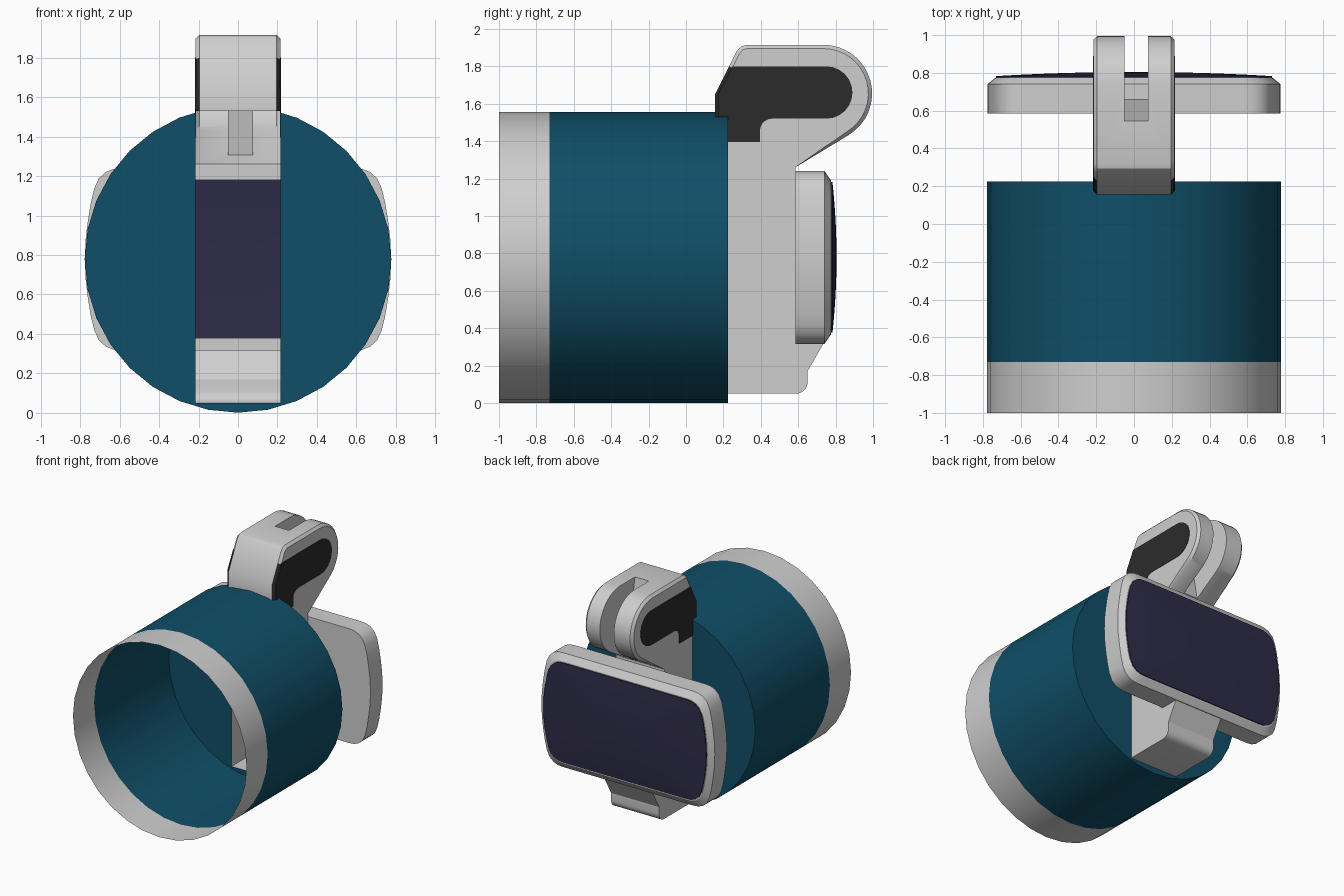
import bpy, bmesh, math
from mathutils import Vector

if "Cube" in bpy.data.objects:
    bpy.data.objects.remove(bpy.data.objects["Cube"])


def mat(name, rgb):
    m = bpy.data.materials.new(name)
    m.diffuse_color = (*rgb, 1)
    m.use_nodes = True
    m.node_tree.nodes["Principled BSDF"].inputs["Base Color"].default_value = m.diffuse_color
    return m


GREY = mat("light grey", (0.62, 0.62, 0.62))
TEAL = mat("deep teal", (0.005, 0.078, 0.138))
BLACK = mat("black", (0.024, 0.024, 0.024))
PURPLE = mat("dark purple", (0.027, 0.025, 0.064))


def finish(name, bm, mats, smooth=True):
    me = bpy.data.meshes.new(name)
    bm.to_mesh(me)
    bm.free()
    ob = bpy.data.objects.new(name, me)
    bpy.context.collection.objects.link(ob)
    for m in mats:
        me.materials.append(m)
    activate(ob)
    if smooth:
        bpy.ops.object.shade_smooth_by_angle(angle=math.radians(28))
    return ob


def activate(ob):
    bpy.ops.object.select_all(action='DESELECT')
    ob.select_set(True)
    bpy.context.view_layer.objects.active = ob


def loft(rings, caps=(True, True)):
    """Skin a list of equal closed rings."""
    bm = bmesh.new()
    vs = [[bm.verts.new(p) for p in r] for r in rings]
    n = len(rings[0])
    for a, b in zip(vs, vs[1:]):
        for i in range(n):
            j = (i + 1) % n
            bm.faces.new((a[i], a[j], b[j], b[i]))
    if caps[0]:
        bm.faces.new(vs[0][::-1])
    if caps[1]:
        bm.faces.new(vs[-1])
    bmesh.ops.recalc_face_normals(bm, faces=bm.faces)
    return bm


def prism(profile, x0, x1):
    """Extrude a (y, z) profile along x."""
    return loft([[(x, y, z) for y, z in profile] for x in (x0, x1)])


def arc(cy, cz, r, a0, a1, n):
    return [(cy + r * math.cos(math.radians(a0 + (a1 - a0) * i / n)),
             cz + r * math.sin(math.radians(a0 + (a1 - a0) * i / n))) for i in range(n + 1)]


def cut(ob, cutter):
    activate(ob)
    m = ob.modifiers.new("cut", 'BOOLEAN')
    m.operation = 'DIFFERENCE'
    m.solver = 'EXACT'
    m.object = cutter
    bpy.ops.object.modifier_apply(modifier=m.name)
    bpy.data.objects.remove(cutter)


R, CZ, W, BACK = 0.777, 0.778, 0.215, 0.225


def circle(y):
    return [(R * math.sin(math.tau * i / 32), y, CZ + R * math.cos(math.tau * i / 32))
            for i in range(32)]


# Open tube with a grey front band
bm = loft([circle(-1), circle(-0.73), circle(BACK)], (False, False))
for f in bm.faces:
    f.material_index = 0 if f.calc_center_median().y < -0.73 else 1
finish("tube", bm, [GREY, TEAL])

# End disc with an opening where the hollow bracket joins
bm = bmesh.new()
bm.faces.new([bm.verts.new(p) for p in reversed(circle(BACK))])
for co, no in (((W, 0, 0), (1, 0, 0)), ((-W, 0, 0), (1, 0, 0)), ((0, 0, 0.05), (0, 0, 1))):
    bmesh.ops.bisect_plane(bm, geom=bm.verts[:] + bm.edges[:] + bm.faces[:],
                           plane_co=co, plane_no=no)
hole = [f for f in bm.faces
        if abs(f.calc_center_median().x) < W - 0.02 and f.calc_center_median().z > 0.1]
bmesh.ops.delete(bm, geom=hole, context='FACES')
finish("end_disc", bm, [TEAL], False)

# Hollow bracket: foot, spine and clip head
profile = [(BACK, 0.05)] + arc(0.59, 0.11, 0.06, -90, 0, 5) + [
    (0.65, 0.17), (0.745, 0.335), (0.745, 0.38), (0.585, 0.38), (0.585, 1.22), (0.585, 1.26)]
profile += arc(0.735, 1.655, 0.26, -59, 90, 16)
profile += [(0.325, 1.915), (0.295, 1.907), (0.27, 1.88), (0.23, 1.80),
            (0.155, 1.65), (0.155, 1.53), (BACK, 1.53)]
bm = prism(profile, -W, W)
edges = [e for e in bm.edges
         if abs(e.verts[0].co.x - e.verts[1].co.x) < 1e-4
         and min(v.co.z for v in e.verts) > 1.25
         and not any(abs(v.co.y - BACK) < 1e-3 for v in e.verts)]
bmesh.ops.bevel(bm, geom=edges, offset=0.02, offset_type='OFFSET', segments=1, affect='EDGES')
bm.normal_update()
for f in bm.faces:  # front corner chamfers are black
    c = f.calc_center_median()
    f.material_index = int(0.3 < abs(f.normal.x) < 0.95 and c.y < 0.23 and c.z < 1.8)
bracket = finish("bracket", bm, [GREY, BLACK])
slot = finish("slot_cutter", prism([(0.529, 2), (1.1, 2), (1.1, 1.2), (0.681, 1.2)],
                                   -0.05, 0.075), [GREY], False)
cut(bracket, slot)
bm = bmesh.new()
bm.from_mesh(bracket.data)
opened = []
for f in bm.faces:
    c = f.calc_center_median()
    if (f.normal.y < -0.9 and abs(c.y - BACK) < 0.01) or \
       (f.normal.y > 0.9 and abs(c.y - 0.585) < 0.01 and c.z < 1.2):
        opened.append(f)
bmesh.ops.delete(bm, geom=opened, context='FACES')
bm.to_mesh(bracket.data)
bm.free()

# Black side inlays on the clip
inlay = [(0.25, 1.80)] + arc(0.75, 1.66, 0.14, 90, -90, 12) + \
    arc(0.46, 1.455, 0.065, 90, 180, 5) + \
    [(0.395, 1.395), (BACK, 1.395), (BACK, 1.53), (0.175, 1.53), (0.175, 1.655)]
for side, s in (("left", -1), ("right", 1)):
    finish("clip_inlay_" + side, prism(inlay, s * 0.213, s * 0.218), [BLACK], False)

# Rear panel outline: rounded corners with gently bowed sides
quarter = [(0.585, 0.4625), (0.63, 0.458), (0.67, 0.442), (0.705, 0.41), (0.728, 0.36),
           (0.745, 0.29), (0.76, 0.2), (0.772, 0.1), (0.776, 0)]
half = quarter + [(x, -z) for x, z in quarter[-2::-1]]
outline = half + [(-x, -z) for x, z in half]


def ring(y, sx, sz):
    return [(x * sx, y, CZ + z * sz) for x, z in outline]


panel = finish("panel_frame", loft([ring(0.585, 1, 1), ring(0.74, 1, 1), ring(0.775, 0.945, 0.89)]),
               [GREY])
opening = finish("opening_cutter", prism([(0.5, 0.38), (0.9, 0.38), (0.9, 1.18), (0.5, 1.18)],
                                         -W, W), [GREY], False)
cut(panel, opening)

# Domed purple pad
steps = [1, 0.85, 0.7, 0.5, 0.3, 0.1]
rings = [ring(0.772, 0.94, 0.87)]
rings += [ring(0.783 + 0.022 * (1 - s * s), 0.94 * s, 0.87 * s) for s in steps]
finish("panel_pad", loft(rings, (False, True)), [PURPLE])
